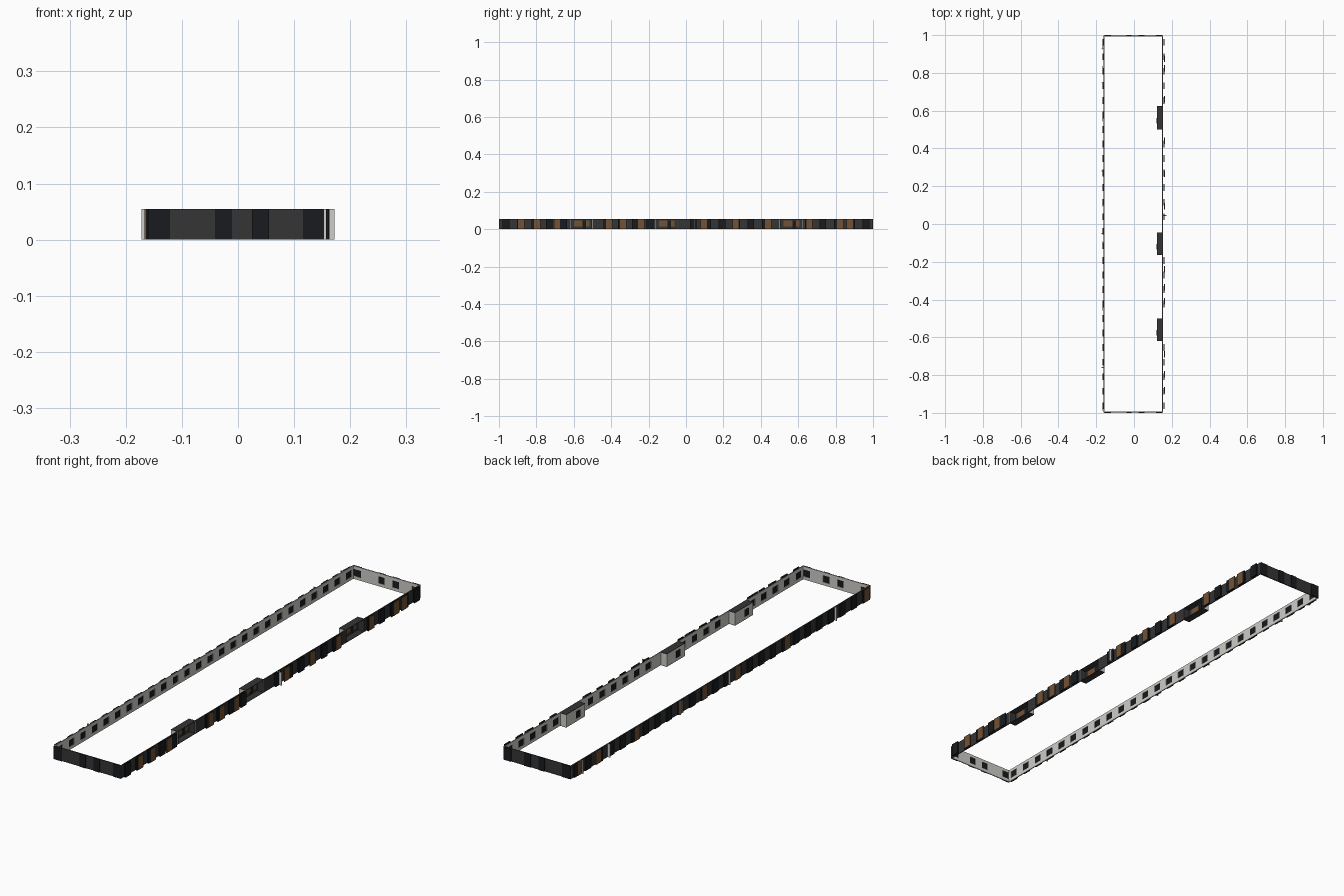
import bpy, bmesh
from mathutils import Vector

if "Cube" in bpy.data.objects:
    bpy.data.objects.remove(bpy.data.objects["Cube"])

H = 0.055            # storey height
SILL, HEAD = 0.013, 0.042
T = 0.004            # wall thickness


def material(name, rgb):
    m = bpy.data.materials.new(name)
    m.diffuse_color = (*rgb, 1)
    m.use_nodes = True
    m.node_tree.nodes["Principled BSDF"].inputs["Base Color"].default_value = m.diffuse_color
    return m


GREY = material("dark_panel", (0.035, 0.035, 0.035))
BLACK = material("window_black", (0.009, 0.011, 0.014))
WOOD = material("wood", (0.17, 0.085, 0.035))
PLASTER = material("plaster", (0.62, 0.61, 0.58))

# Each side: run axis, outer face position, outward sign
SIDES = {"left": ("y", -0.161, -1), "right": ("y", 0.153, 1),
         "front": ("x", -0.997, -1), "back": ("x", 0.997, 1)}


def build(name, side, boxes, mat):
    """boxes are (run0, run1, depth0, depth1, z0, z1); depth is outward."""
    axis, face, sign = SIDES[side]
    bm = bmesh.new()
    for u0, u1, d0, d1, z0, z1 in boxes:
        d, w = face + sign * (d0 + d1) / 2, abs(d1 - d0)
        u, l = (u0 + u1) / 2, u1 - u0
        c, s = (Vector((d, u, (z0 + z1) / 2)), Vector((w, l, z1 - z0)))
        if axis == "x":
            c.x, c.y, s.x, s.y = c.y, c.x, s.y, s.x
        verts = bmesh.ops.create_cube(bm, size=1)["verts"]
        bmesh.ops.scale(bm, vec=s, verts=verts)
        bmesh.ops.translate(bm, vec=c, verts=verts)
    me = bpy.data.meshes.new(name)
    bm.to_mesh(me)
    bm.free()
    me.materials.append(mat)
    ob = bpy.data.objects.new(f"{side}_{name}", me)
    bpy.context.collection.objects.link(ob)


def wall(side, start, end, windows, gaps, panel_d0, panel_d1):
    # Cut the run into solid piers, window bays and open niches
    cuts = sorted([(a, b, True) for a, b in windows] + [(a, b, False) for a, b in gaps])
    piers, u = [], start
    for a, b, _ in cuts:
        if a > u:
            piers.append((u, a))
        u = max(u, b)
    if end > u:
        piers.append((u, end))
    lining = [(a, b, -T, -T / 2, 0, H) for a, b in piers]
    for a, b in windows:
        lining += [(a, b, -T, -T / 2, 0, SILL), (a, b, -T, -T / 2, HEAD, H)]
    build("inner_lining", side, lining, PLASTER)
    build("outer_cladding", side, [(a, b, -T / 2, 0, 0, H) for a, b in piers], GREY)
    build("window_panes", side, [(a, b, -T / 2, 0, 0, H) for a, b in windows], BLACK)
    build("window_strips", side, [(a, b, panel_d0, panel_d1, 0, H) for a, b in windows], BLACK)


# Regular long-side window bays, omitted at the recessed balconies
niches = [(-0.62, -0.50), (-0.165, -0.045), (0.50, 0.625)]
bays = [(-0.9625 + 0.077 * k - 0.018, -0.9625 + 0.077 * k + 0.018) for k in range(26)]
free = [(a, b) for a, b in bays if all(b < n0 or a > n1 for n0, n1 in niches)]
wall("left", -0.997, 0.997, bays, [], 0.0005, 0.0045)
wall("right", -0.997, 0.997, free, niches, 0.004, 0.009)

# Short end walls
end_bays = [(-0.160, -0.122), (-0.040, -0.012), (0.025, 0.055), (0.117, 0.151)]
for side in ("front", "back"):
    wall(side, -0.161, 0.153, end_bays, [], 0, 0.003)

# Wooden cladding strips
right_wood = [-0.88, -0.795, -0.69, -0.41, -0.335, -0.24, 0.095, 0.265,
              0.44, 0.66, 0.825, 0.875]
left_wood = [0.94, 0.82, 0.56, 0.27, 0.11, -0.11, -0.44, -0.97]
build("wood_strips", "right", [(y - .017, y + .017, .006, .010, 0, H) for y in right_wood], WOOD)
build("wood_strips", "left", [(y - .017, y + .017, .002, .0055, 0, H) for y in left_wood], WOOD)

# Recessed balconies: back, sides, floor and ceiling
D = 0.032
shell, lining, glass, wood = [], [], [], []
for a, b in niches:
    shell += [(a, b, -D, 0, 0, 0.002), (a, b, -D, 0, H - 0.002, H),
              (a + .002, b - .002, -D + .002, -D + .004, .002, H - .002),
              (a + .002, a + .004, -D + .004, 0, .002, H - .002),
              (b - .004, b - .002, -D + .004, 0, .002, H - .002)]
    lining += [(a, b, -D, -D + .002, .002, H - .002),
               (a, a + .002, -D + .002, 0, .002, H - .002),
               (b - .002, b, -D + .002, 0, .002, H - .002)]
    m = (a + b) / 2
    wood += [(m - .04, m + .006, -D + .004, -D + .006, .015, .048),
             (m + .026, m + .044, -D + .004, -D + .006, .015, .048)]
    glass += [(m + .007, m + .025, -D + .004, -D + .006, .004, .048),
              (m - .03, m - .002, -D - .001, -D, SILL, HEAD)]
build("balcony_shells", "right", shell, GREY)
build("balcony_lining", "right", lining, PLASTER)
build("balcony_glass", "right", glass, BLACK)
build("balcony_wood", "right", wood, WOOD)

# Thin projecting fins
build("fins", "left", [(y - .002, y + .002, 0, .011, 0, H)
                       for y in (0.93, 0.75, 0.28, -0.05, -0.76)], PLASTER)
build("fins", "right", [(y - .002, y + .002, 0, .019, 0, H) for y in (0.045,)], PLASTER)

# Straighten the end faces to the full two-unit length
for ob in bpy.context.collection.objects:
    ob.location.x = 0.0
